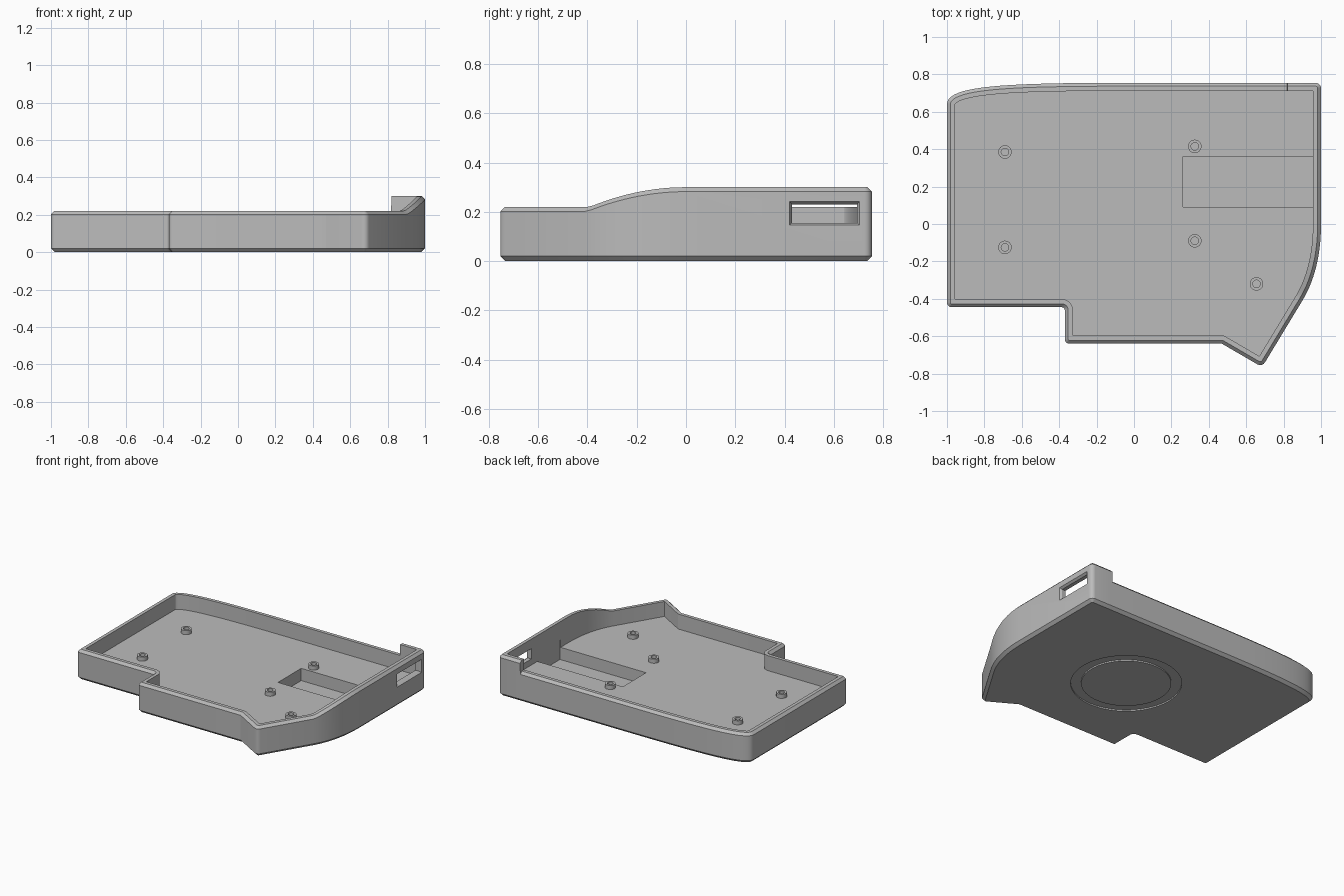
import bpy, bmesh, math
from mathutils import Vector

cube = bpy.data.objects.get("Cube")
if cube:
    bpy.data.objects.remove(cube, do_unlink=True)

RIM, RAISED, FLOOR, WALL = 0.22, 0.30, 0.11, 0.043

grey = bpy.data.materials.new("light grey plastic")
grey.use_nodes = True
grey.diffuse_color = (0.5, 0.5, 0.5, 1)
grey.node_tree.nodes["Principled BSDF"].inputs["Base Color"].default_value = (0.5, 0.5, 0.5, 1)


def loft(name, loops, closed=False):
    """Skin equal-length loops; cap the ends, or join last to first."""
    bm = bmesh.new()
    rings = [[bm.verts.new(p) for p in loop] for loop in loops]
    pairs = list(zip(rings, rings[1:]))
    if closed:
        pairs.append((rings[-1], rings[0]))
    else:
        bm.faces.new(rings[0])
        bm.faces.new(rings[-1])
    for a, b in pairs:
        for i in range(len(a)):
            j = (i + 1) % len(a)
            bm.faces.new((a[i], a[j], b[j], b[i]))
    bmesh.ops.recalc_face_normals(bm, faces=bm.faces)
    mesh = bpy.data.meshes.new(name)
    bm.to_mesh(mesh)
    bm.free()
    mesh.materials.append(grey)
    obj = bpy.data.objects.new(name, mesh)
    bpy.context.collection.objects.link(obj)
    return obj


def tube(name, x, y, r_in, r_out, z0, z1, n):
    def circle(r, z):
        return [(x + r * math.cos(i * math.tau / n), y + r * math.sin(i * math.tau / n), z)
                for i in range(n)]
    return loft(name, [circle(r_in, z0), circle(r_out, z0),
                       circle(r_out, z1), circle(r_in, z1)], closed=True)


def bezier(a, b, c, d, n):
    a, b, c, d = map(Vector, (a, b, c, d))
    ts = [i / n for i in range(n + 1)]
    return [a * (1 - t) ** 3 + b * 3 * t * (1 - t) ** 2 + c * 3 * t * t * (1 - t) + d * t ** 3
            for t in ts]


# Plan outline, counter-clockwise: (point, corner radius)
corners = [(Vector(p), r) for p, r in [
    ((-1, -0.445), 0.025), ((-0.37, -0.445), 0.015), ((-0.37, -0.64), 0.025),
    ((0.47, -0.64), 0), ((0.685, -0.765), 0.03)]]
corners += [(p, 0) for p in bezier((0.9, -0.41), (0.967, -0.3), (1, -0.16), (1, 0), 14)]
corners += [(Vector((1, 0.755)), 0.03), (Vector((0.82, 0.755)), 0), (Vector((0.819, 0.755)), 0)]
corners += [(p, 0) for p in bezier((0, 0.755), (-0.7, 0.755), (-1, 0.74), (-1, 0.64), 20)]


def outline(inset):
    """Inset the outline, then round its corners."""
    pts = [p for p, r in corners]
    n = len(pts)
    moved, turns = [], []
    for i in range(n):
        a = (pts[i] - pts[i - 1]).normalized()
        b = (pts[(i + 1) % n] - pts[i]).normalized()
        na, nb = Vector((-a.y, a.x)), Vector((-b.y, b.x))
        moved.append(pts[i] + (na + nb) * inset / (1 + na.dot(nb)))
        turns.append((a, b, math.atan2(a.x * b.y - a.y * b.x, a.dot(b))))
    result = []
    for p, (a, b, turn), (_, r) in zip(moved, turns, corners):
        if not r:
            result.append(p)
            continue
        r = max(r - inset, 0.004) if turn > 0 else r + inset
        t = r * math.tan(abs(turn) / 2)
        result += bezier(p - a * t, p - a * t * 0.45, p + b * t * 0.45, p + b * t, 5)
    return result


def rim_height(p):
    if p.x < 0.8195 or p.y < -0.4:
        return RIM
    t = min((p.y + 0.4) / 0.4, 1)
    return RIM + (RAISED - RIM) * (1 - (1 - t) ** 2)


# Tray body: chamfered base, wall, chamfered rim and floor
heights = [rim_height(p) for p in outline(0)]


def level(inset, z):
    return [(p.x, p.y, z) for p in outline(inset)]


def rim(inset, drop):
    return [(p.x, p.y, h - drop) for p, h in zip(outline(inset), heights)]


tray = loft("case_tray", [level(0.02, 0), level(0, 0.02), rim(0, 0.018),
                          rim(0.018, 0), rim(WALL, 0), level(WALL, FLOOR)])


def rect_x(x, y0, y1, z0, z1):
    return [(x, y0, z0), (x, y1, z0), (x, y1, z1), (x, y0, z1)]


# Cutters: battery pocket, flared side slot and ring groove underneath
pocket = loft("pocket_cutter", [rect_x(x, 0.09, 0.36, 0.02, 0.165) for x in (0.262, 0.962)])
slot = loft("slot_cutter", [rect_x(0.9, 0.43, 0.695, 0.155, 0.23),
                            rect_x(0.985, 0.43, 0.695, 0.155, 0.23),
                            rect_x(1.01, 0.415, 0.71, 0.14, 0.25)])
groove = tube("groove_cutter", 0.11, 0.05, 0.30, 0.37, -0.05, 0.01, 64)

bpy.context.view_layer.objects.active = tray
for cutter in (pocket, slot, groove):
    mod = tray.modifiers.new("cut", 'BOOLEAN')
    mod.operation = 'DIFFERENCE'
    mod.solver = 'EXACT'
    mod.object = cutter
    bpy.ops.object.modifier_apply(modifier=mod.name)
    bpy.data.objects.remove(cutter, do_unlink=True)

# Screw standoffs on the floor
parts = [tray]
for i, (x, y) in enumerate([(-0.69, 0.385), (-0.69, -0.125), (0.325, 0.415),
                            (0.325, -0.09), (0.655, -0.32)]):
    parts.append(tube(f"standoff_{i + 1}", x, y, 0.02, 0.036, FLOOR - 0.002, FLOOR + 0.03, 24))

for obj in parts:
    bpy.ops.object.select_all(action='DESELECT')
    obj.select_set(True)
    bpy.context.view_layer.objects.active = obj
    bpy.ops.object.shade_smooth_by_angle(angle=math.radians(25))
